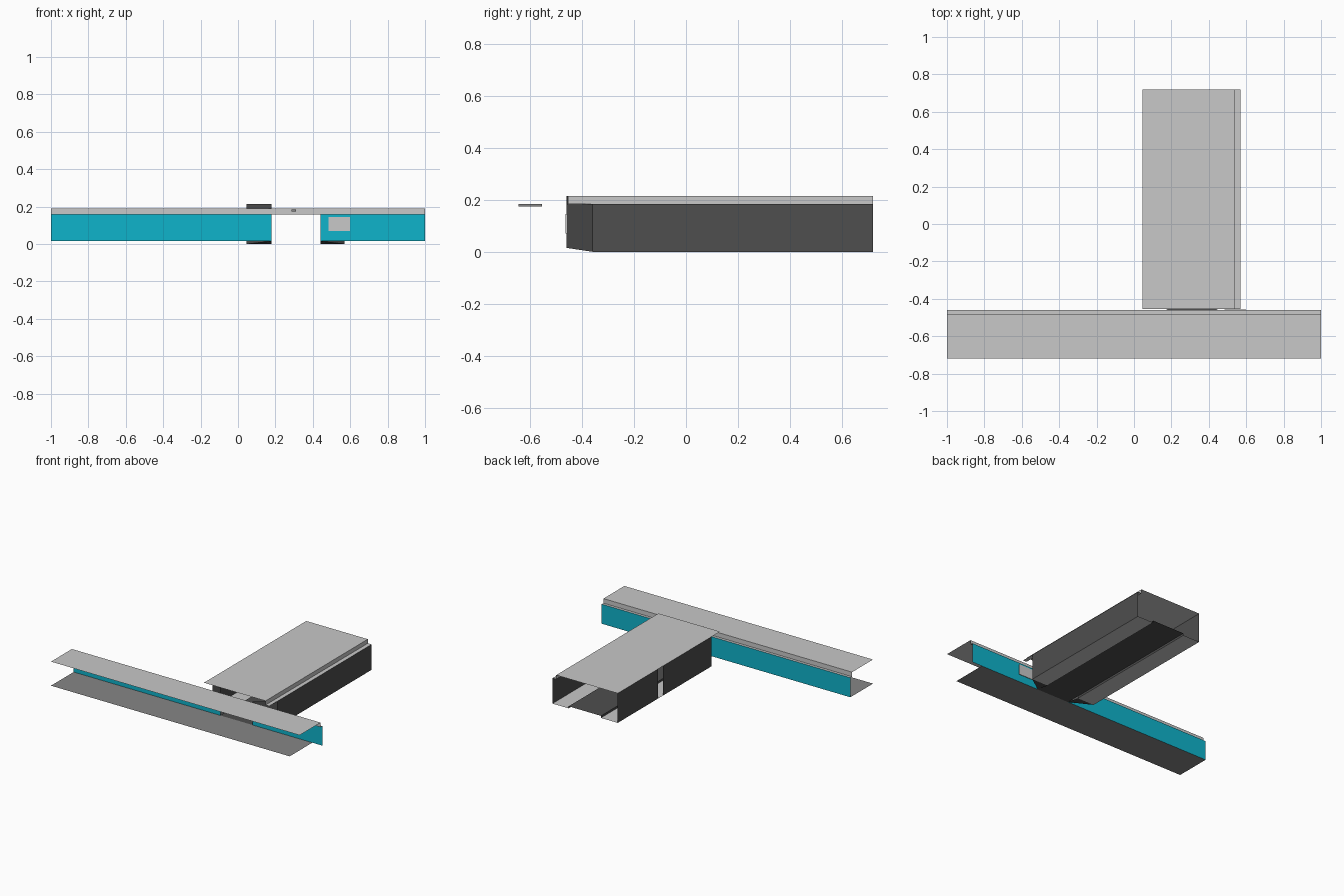
import bpy
import bmesh

if "Cube" in bpy.data.objects:
    bpy.data.objects.remove(bpy.data.objects["Cube"], do_unlink=True)


def srgb(value):
    value /= 255
    return value / 12.92 if value <= 0.04045 else ((value + 0.055) / 1.055) ** 2.4


def material(name, r, g, b):
    mat = bpy.data.materials.new(name)
    colour = (srgb(r), srgb(g), srgb(b), 1)
    mat.use_nodes = True
    mat.diffuse_color = colour
    mat.node_tree.nodes["Principled BSDF"].inputs["Base Color"].default_value = colour
    return mat


light = material("light grey", 200, 200, 200)
middle = material("middle grey", 134, 134, 134)
dark = material("dark grey", 78, 78, 78)
teal = material("teal", 15, 180, 203)


def add_object(name, bm, *mats):
    mesh = bpy.data.meshes.new(name)
    bm.to_mesh(mesh)
    bm.free()
    for mat in mats:
        mesh.materials.append(mat)
    obj = bpy.data.objects.new(name, mesh)
    bpy.context.collection.objects.link(obj)
    return obj


def panel(name, mat, *points):
    """A single flat sheet."""
    bm = bmesh.new()
    bm.faces.new([bm.verts.new(p) for p in points])
    return add_object(name, bm, mat)


def folded(name, profile, axis, start, end, *mats):
    """A folded sheet: an open profile swept along x or y."""
    bm = bmesh.new()
    place = (lambda s, a, z: (s, a, z)) if axis == "x" else (lambda s, a, z: (a, s, z))
    rows = [[bm.verts.new(place(s, a, z)) for a, z in profile] for s in (start, end)]
    for i in range(len(profile) - 1):
        bm.faces.new((rows[0][i], rows[0][i + 1], rows[1][i + 1], rows[1][i]))
    return add_object(name, bm, *mats)


def block(name, mat, low, high):
    bm = bmesh.new()
    bmesh.ops.create_cube(bm, size=1)
    for v in bm.verts:
        v.co = [(a + b) / 2 + c * (b - a) for a, b, c in zip(low, high, v.co)]
    return add_object(name, bm, mat)


# Shared positions
FRONT, JOINT, SHOULDER, BACK = -0.72, -0.46, -0.36, 0.72
LEFT, RIGHT = 0.045, 0.57
OPEN_L, OPEN_R = 0.18, 0.44
LOW, BAR_TOP, BOX_TOP = 0.015, 0.19, 0.215

# Long channel: lid, bottom shelf and a back wall with an opening
folded("long_lid", [(FRONT, BAR_TOP), (-0.48, BAR_TOP), (-0.48, 0.157), (JOINT, 0.157)],
       "x", -1, 1, light)
folded("long_shelf", [(FRONT, LOW), (JOINT, LOW)], "x", -1, 0.92, middle)
for name, start, end in (("long_wall_a", -1, OPEN_L), ("long_wall_b", OPEN_R, 1)):
    folded(name, [(JOINT, LOW), (JOINT, 0.157)], "x", start, end, teal)
block("wall_plate", light, (0.485, JOINT - 0.004, 0.07), (0.6, JOINT + 0.004, 0.145))

# Branch channel lid, folded down along one side
folded("branch_lid", [(LEFT, BOX_TOP), (0.54, BOX_TOP), (0.54, 0.185), (RIGHT, 0.185)],
       "y", JOINT + 0.005, BACK, light)

# Branch side walls, one split by a narrow gap
folded("branch_wall", [(RIGHT, 0), (RIGHT, 0.185)], "y", SHOULDER, BACK, dark)
for name, start, end in (("split_wall_front", SHOULDER, 0.2), ("split_wall_back", 0.26, BACK)):
    folded(name, [(LEFT, 0), (LEFT, BOX_TOP)], "y", start, end, dark)

# Branch floor: raised dark middle with light side strips
floor = folded("branch_floor",
               [(LEFT, 0), (OPEN_L, 0), (OPEN_L, LOW), (OPEN_R, LOW), (OPEN_R, 0), (RIGHT, 0)],
               "y", SHOULDER, BACK, dark, light)
for face in floor.data.polygons:
    if face.center.z < 0.001:
        face.material_index = 1
folded("throat_floor", [(OPEN_L, LOW), (OPEN_R, LOW)], "y", JOINT, SHOULDER, dark)

# Angled cheeks joining the branch to the opening
for side, outer, inner, top in (("left", RIGHT, OPEN_R, 0.185), ("right", LEFT, OPEN_L, BOX_TOP)):
    panel(side + "_cheek", dark, (outer, SHOULDER, 0), (inner, JOINT, LOW),
          (inner, JOINT, top), (outer, SHOULDER, top))
    panel(side + "_cheek_floor", dark, (outer, SHOULDER, 0), (inner, SHOULDER, 0),
          (inner, JOINT, LOW))

# Small catches under the lids
block("long_lid_catch", middle, (0.285, -0.645, 0.175), (0.31, -0.555, 0.185))
folded("branch_lid_catch", [(0.265, 0.203), (0.265, 0.212), (0.355, 0.212), (0.355, 0.203)],
       "y", -0.42, -0.4, light)
